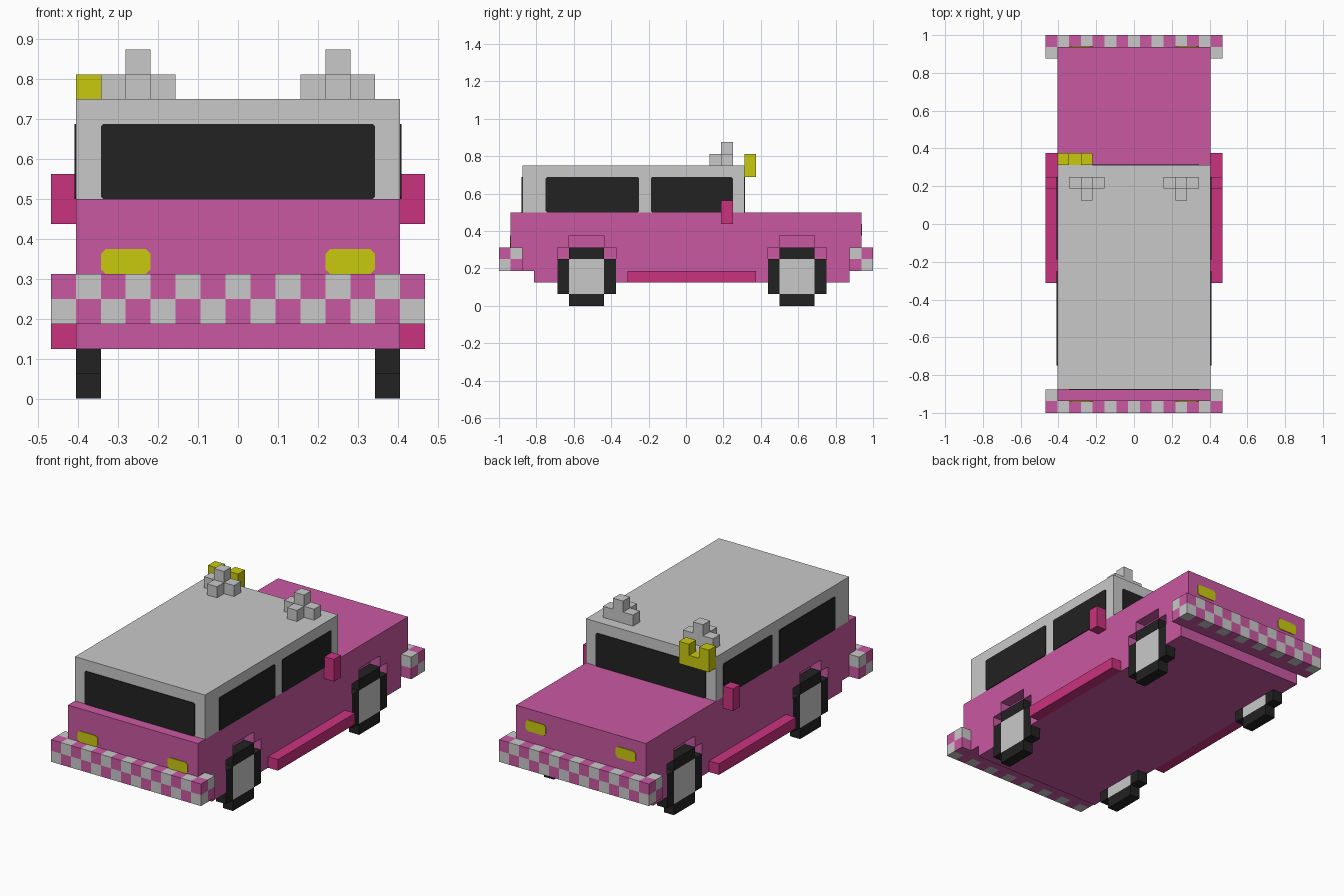
import bpy, bmesh
from mathutils import Vector

if "Cube" in bpy.data.objects:
    bpy.data.objects.remove(bpy.data.objects["Cube"])

U = 1 / 16  # one block of the grid


def material(name, rgb):
    m = bpy.data.materials.new(name)
    lin = [((c / 255 + 0.055) / 1.055) ** 2.4 for c in rgb]
    m.diffuse_color = (*lin, 1)
    m.use_nodes = True
    m.node_tree.nodes["Principled BSDF"].inputs["Base Color"].default_value = m.diffuse_color
    return m


PINK = material("pink", (202, 88, 162))
GREY = material("light grey", (201, 201, 201))
BLACK = material("black", (34, 34, 34))
YELLOW = material("yellow", (201, 201, 15))
MAGENTA = material("magenta", (202, 51, 127))


def finish(name, bm, *mats):
    bmesh.ops.recalc_face_normals(bm, faces=bm.faces)
    bmesh.ops.scale(bm, vec=(U, U, U), verts=bm.verts)
    me = bpy.data.meshes.new(name)
    bm.to_mesh(me)
    bm.free()
    for m in mats:
        me.materials.append(m)
    ob = bpy.data.objects.new(name, me)
    bpy.context.collection.objects.link(ob)
    return ob


def add_prism(bm, pts, axis, a, b):
    """Extrude a 2D profile along x, (y,z), or along y, (x,z)."""
    def co(p, d):
        return (d, p[0], p[1]) if axis == "x" else (p[0], d, p[1])
    f = bm.faces.new([bm.verts.new(co(p, a)) for p in pts])
    ext = bmesh.ops.extrude_face_region(bm, geom=[f], use_keep_orig=True)
    shift = Vector(co((0, 0), b - a))
    for v in ext["geom"]:
        if isinstance(v, bmesh.types.BMVert):
            v.co += shift


def rect(p0, p1, q0, q1, c=0):
    """Rectangle profile with optional cut corners."""
    if not c:
        return [(p0, q0), (p1, q0), (p1, q1), (p0, q1)]
    return [(p0 + c, q0), (p1 - c, q0), (p1, q0 + c), (p1, q1 - c),
            (p1 - c, q1), (p0 + c, q1), (p0, q1 - c), (p0, q0 + c)]


def blocks(name, mat, *boxes):
    """Boxes given as x0, x1, y0, y1, z0, z1."""
    bm = bmesh.new()
    for x0, x1, y0, y1, z0, z1 in boxes:
        add_prism(bm, rect(y0, y1, z0, z1), "x", x0, x1)
    return finish(name, bm, mat)


# Lower body: plain core plus side skins with stepped wheel arches
WHEELS = {"front": 9.5, "back": -8.5}
top = [(-13, 2), (-13, 3), (-15, 3), (-15, 8), (15, 8), (15, 3), (14, 3), (14, 2)]
arches = []
for c in WHEELS.values():
    arches += [(c + 2.5, 2), (c + 2.5, 5), (c + 1.5, 5), (c + 1.5, 6),
               (c - 1.5, 6), (c - 1.5, 5), (c - 2.5, 5), (c - 2.5, 2)]
bm = bmesh.new()
add_prism(bm, top, "x", -5.5, 5.5)
for s in (-1, 1):
    add_prism(bm, top + arches, "x", s * 5.5, s * 6.5)
finish("body", bm, PINK)

# Cab
blocks("cab", GREY, (-6.5, 6.5, -14, 5, 8, 12))

# Windows and lamps as thin plates
T = 0.06


def plate(name, mat, axis, at, outline):
    bm = bmesh.new()
    d = T if at > 0 else -T
    if name == "rear_window":
        d = -T
    add_prism(bm, outline, axis, at, at + d)
    finish(name, bm, mat)


plate("windscreen", BLACK, "y", 5, rect(-5.5, 5.5, 8, 11, 0.1))
plate("rear_window", BLACK, "y", -14, rect(-5.5, 5.5, 8, 11, 0.1))
for s, side in ((1, "right"), (-1, "left")):
    plate(side + "_front_window", BLACK, "x", s * 6.5, rect(-3, 4, 8, 11, 0.1))
    plate(side + "_back_window", BLACK, "x", s * 6.5, rect(-12, -4, 8, 11, 0.1))
    a, b = sorted((s * 3.5, s * 5.5))
    plate(side + "_headlight", YELLOW, "y", 15, rect(a, b, 6, 7, 0.2))
    plate(side + "_tail_light", YELLOW, "y", -15, rect(a, b, 5, 6, 0.2))

    # Running board, mirror and roof horn on each side
    x0, x1 = sorted((s * 6.5, s * 7.5))
    blocks(side + "_running_board", MAGENTA, (x0, x1, -5, 6, 2, 3))
    blocks(side + "_mirror", MAGENTA, (x0, x1, 3, 4, 7, 9))
    c = s * 4
    blocks(side + "_roof_horn", GREY, (c - 1.5, c + 1.5, 3, 4, 12, 13),
           (c - .5, c + .5, 2, 3, 12, 13), (c - .5, c + .5, 3, 4, 13, 14))

    # Wheels: stepped tyre with a square hub through it
    x0, x1 = sorted((s * 5.5, s * 6.5))
    for end, y in WHEELS.items():
        blocks(f"{side}_{end}_tyre", BLACK,
               (x0, x1, y - 2.5, y - 1.5, 1, 4), (x0, x1, y + 1.5, y + 2.5, 1, 4),
               (x0, x1, y - 1.5, y + 1.5, 0, 1), (x0, x1, y - 1.5, y + 1.5, 4, 5))
        blocks(f"{side}_{end}_hub", GREY, (x0, x1, y - 1.5, y + 1.5, 1, 4))

# U-shaped yellow ornament above the windscreen
bm = bmesh.new()
add_prism(bm, [(-6.5, 11), (-3.5, 11), (-3.5, 13), (-4.5, 13), (-4.5, 12),
               (-5.5, 12), (-5.5, 13), (-6.5, 13)], "y", 5, 6)
finish("yellow_ornament", bm, YELLOW)

# Chequered bumpers: outer faces of a cell set, coloured by cell parity
for end, s in (("front", 1), ("back", -1)):
    # j counts inwards from the end of the car
    cells = {(i, 0, k) for i in range(15) for k in (3, 4)}
    cells |= {(i, 1, k) for i in (0, 14) for k in (3, 4)}
    bm = bmesh.new()
    for cell in sorted(cells):
        for ax in range(3):
            for d in (0, 1):
                nb = list(cell)
                nb[ax] += 2 * d - 1
                if tuple(nb) in cells:
                    continue
                vs = []
                for p, q in ((0, 0), (1, 0), (1, 1), (0, 1)):
                    o = [0, 0, 0]
                    o[ax], o[ax - 1], o[ax - 2] = d, p, q
                    vs.append(bm.verts.new((cell[0] + o[0] - 7.5,
                                            s * (16 - cell[1] - o[1]),
                                            cell[2] + o[2])))
                bm.faces.new(vs).material_index = sum(cell) % 2
    bmesh.ops.remove_doubles(bm, verts=bm.verts, dist=0.01)
    finish(end + "_bumper", bm, PINK, GREY)
